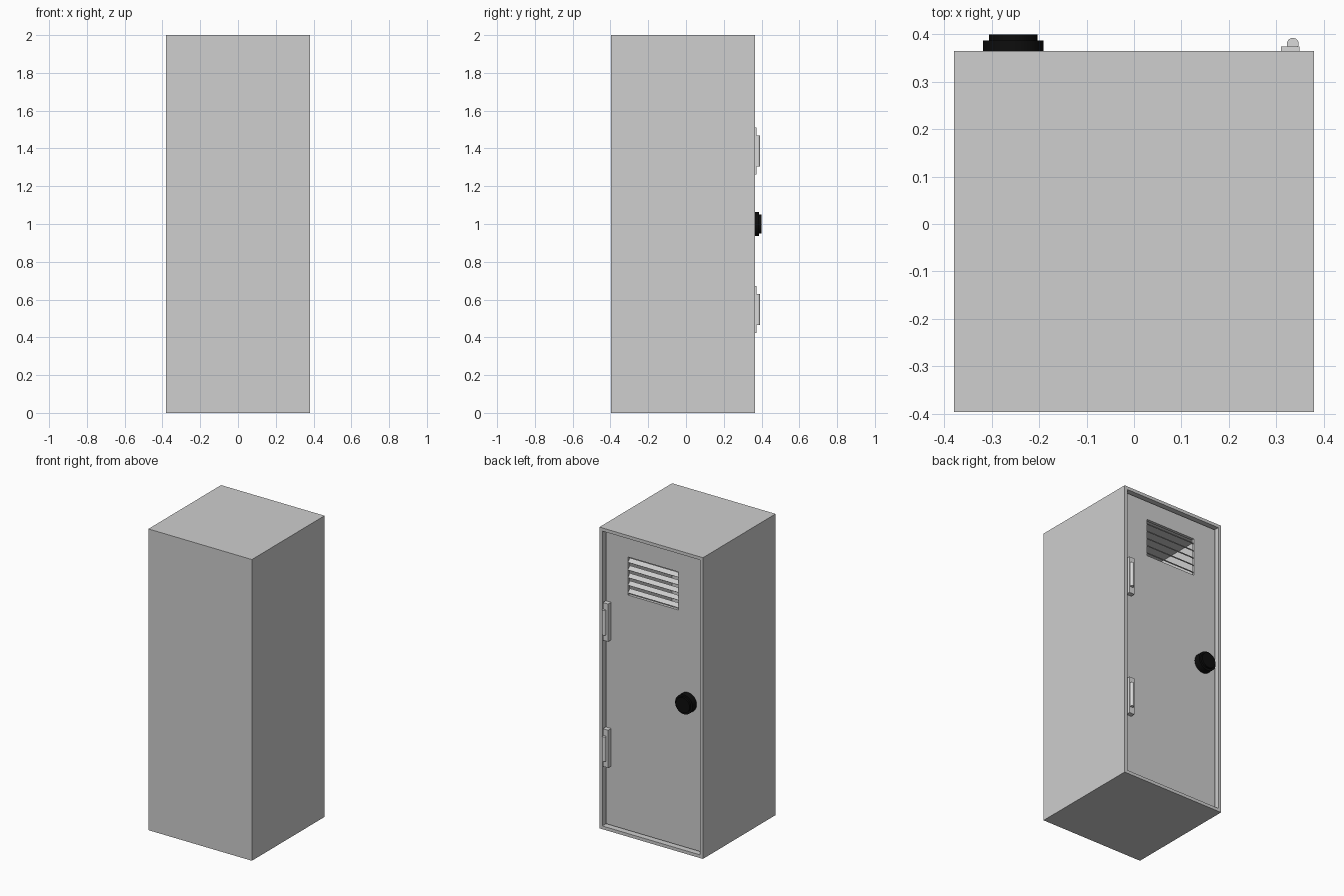
import bpy, bmesh, math
from mathutils import Matrix, Vector

if "Cube" in bpy.data.objects:
    bpy.data.objects.remove(bpy.data.objects["Cube"])


def material(name, rgb):
    m = bpy.data.materials.new(name)
    m.diffuse_color = (*rgb, 1)
    m.use_nodes = True
    m.node_tree.nodes["Principled BSDF"].inputs["Base Color"].default_value = m.diffuse_color
    return m


GREY = material("locker_grey", (0.62, 0.62, 0.62))
LIGHT = material("hinge_light_grey", (0.70, 0.70, 0.70))
BLACK = material("knob_black", (0.004, 0.004, 0.004))


def finish(name, bm, mat, smooth=False):
    bmesh.ops.recalc_face_normals(bm, faces=bm.faces)
    me = bpy.data.meshes.new(name)
    bm.to_mesh(me)
    bm.free()
    ob = bpy.data.objects.new(name, me)
    bpy.context.collection.objects.link(ob)
    me.materials.append(mat)
    if smooth:
        bpy.ops.object.select_all(action='DESELECT')
        ob.select_set(True)
        bpy.context.view_layer.objects.active = ob
        bpy.ops.object.shade_smooth_by_angle(angle=math.radians(30))
    return ob


def add_box(bm, lo, hi):
    lo, hi = Vector(lo), Vector(hi)
    mat = Matrix.Translation((lo + hi) / 2) @ Matrix.Diagonal((*(hi - lo), 1))
    bmesh.ops.create_cube(bm, size=1, matrix=mat)


def add_cylinder(bm, centre, r, depth, segs, along_y=False):
    mat = Matrix.Translation(centre)
    if along_y:
        mat = mat @ Matrix.Rotation(math.pi / 2, 4, 'X')
    bmesh.ops.create_cone(bm, cap_ends=True, segments=segs, radius1=r,
                          radius2=r, depth=depth, matrix=mat)


BACK, FACE, WALL = -0.397, 0.365, 0.03
DOOR, DOOR_T = 0.343, 0.02

# Hollow cabinet, open on the door side (+y)
bm = bmesh.new()
add_box(bm, (-0.38, BACK, 0), (0.38, FACE, 2))
bm.normal_update()
opening = max(bm.faces, key=lambda f: f.calc_center_median().y)
bmesh.ops.inset_region(bm, faces=[opening], thickness=WALL)
inner = bmesh.ops.extrude_discrete_faces(bm, faces=[opening])["faces"][0]
bmesh.ops.translate(bm, verts=inner.verts, vec=(0, BACK + WALL - FACE, 0))
finish("cabinet", bm, GREY)

# Recessed door panel with a vent opening: 3 x 3 grid without the middle cell
VX, VZ0, VZ1 = 0.185, 1.592, 1.845
xs = (-0.349, -VX, VX, 0.349)
zs = (0.031, VZ0, VZ1, 1.969)
bm = bmesh.new()
grid = [[bm.verts.new((x, DOOR, z)) for x in xs] for z in zs]
cells = [bm.faces.new((grid[j][i], grid[j][i + 1], grid[j + 1][i + 1], grid[j + 1][i]))
         for j in range(3) for i in range(3) if (i, j) != (1, 1)]
ext = bmesh.ops.extrude_face_region(bm, geom=cells, use_keep_orig=True)["geom"]
bmesh.ops.translate(bm, verts=[g for g in ext if isinstance(g, bmesh.types.BMVert)],
                    vec=(0, -DOOR_T, 0))
finish("door", bm, GREY)

# Sloping vent slats, outer edge low
bm = bmesh.new()
pitch = (VZ1 - VZ0) / 5
for k in range(5):
    mat = (Matrix.Translation((0, DOOR - DOOR_T / 2, VZ0 + pitch * (k + 0.5)))
           @ Matrix.Rotation(math.radians(-45), 4, 'X')
           @ Matrix.Diagonal((2 * VX, 0.03, 0.004, 1)))
    bmesh.ops.create_cube(bm, size=1, matrix=mat)
finish("vent_slats", bm, GREY)

# Two hinges: plate and pin
for name, z in (("lower_hinge", 0.548), ("upper_hinge", 1.386)):
    bm = bmesh.new()
    add_box(bm, (0.31, DOOR, z - 0.125), (0.3495, 0.374, z + 0.125))
    add_cylinder(bm, (0.335, 0.380, z), 0.0125, 0.164, 24)
    finish(name, bm, LIGHT, smooth=True)

# Round door knob in two steps
bm = bmesh.new()
for r, y in ((0.064, 0.387), (0.051, 0.400)):
    add_cylinder(bm, (-0.255, (DOOR + y) / 2, 1.0), r, y - DOOR, 48, along_y=True)
finish("door_knob", bm, BLACK, smooth=True)
